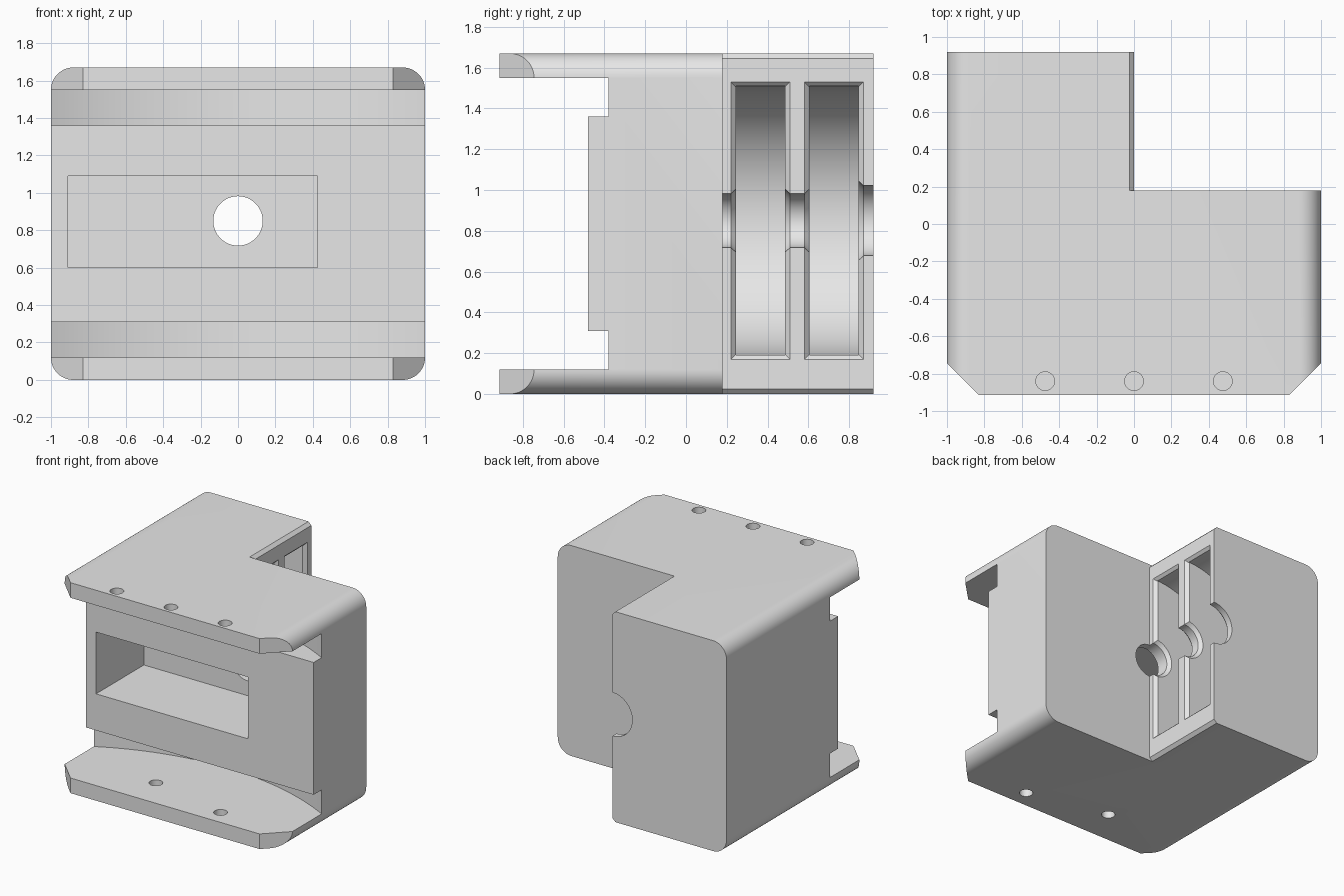
import bpy, bmesh, math
from mathutils import Vector

if "Cube" in bpy.data.objects:
    bpy.data.objects.remove(bpy.data.objects["Cube"], do_unlink=True)

TOP, MID = 1.67, 0.85          # overall height, shaft height
FRONT, BACK, STEP = -0.915, 0.92, 0.18
PLATE = 0.12                   # thickness of the two flange plates

grey = bpy.data.materials.new("plain_grey")
grey.use_nodes = True
grey.diffuse_color = (0.8, 0.8, 0.8, 1)
grey.node_tree.nodes["Principled BSDF"].inputs["Base Color"].default_value = (0.8, 0.8, 0.8, 1)


def loft(name, rings, closed=False):
    """Skin matching rings of points into a solid; cap the ends unless closed."""
    bm = bmesh.new()
    loops = [[bm.verts.new(p) for p in ring] for ring in rings]
    pairs = list(zip(loops, loops[1:]))
    for a, b in pairs:
        for i in range(len(a)):
            j = (i + 1) % len(a)
            bm.faces.new((a[i], a[j], b[j], b[i]))
    bm.faces.new(loops[0])
    bm.faces.new(loops[-1])
    bmesh.ops.recalc_face_normals(bm, faces=bm.faces)
    mesh = bpy.data.meshes.new(name)
    bm.to_mesh(mesh)
    bm.free()
    obj = bpy.data.objects.new(name, mesh)
    bpy.context.collection.objects.link(obj)
    return obj


def prism_y(name, pts, y0, y1):
    return loft(name, [[(x, y, z) for x, z in pts] for y in (y0, y1)])


def prism_z(name, pts, z0, z1):
    return loft(name, [[(x, y, z) for x, y in pts] for z in (z0, z1)])


def rect(a0, a1, b0, b1):
    return [(a0, b0), (a1, b0), (a1, b1), (a0, b1)]


def circle(cx, cy, r, n=32):
    return [(cx + r * math.cos(math.tau * i / n), cy + r * math.sin(math.tau * i / n))
            for i in range(n)]


def cut(body, cutter):
    """Subtract the cutter from the body and throw the cutter away."""
    mod = body.modifiers.new("cut", "BOOLEAN")
    mod.operation, mod.solver, mod.object = "DIFFERENCE", "EXACT", cutter
    deps = bpy.context.evaluated_depsgraph_get()
    mesh = bpy.data.meshes.new_from_object(body.evaluated_get(deps))
    body.modifiers.clear()
    body.data = mesh
    bpy.data.objects.remove(cutter, do_unlink=True)


# Main block: rounded section running front to back
R, N = 0.119, 12
section = []
for k, (sx, cz) in enumerate([(1, TOP - R), (-1, TOP - R), (-1, R), (1, R)]):
    for i in range(N + 1):
        a = math.pi / 2 * (k + i / N)
        section.append((sx * (1 - R) + R * math.cos(a), cz + R * math.sin(a)))
body = prism_y("housing_block", section, FRONT, BACK)

# Missing back corner, with a narrow chamfer along the inner wall
e, c = 0.1, 0.025
corner = [(1.2, -e), (-c - e, -e), (0, c), (0, TOP - c), (-c - e, TOP + e), (1.2, TOP + e)]
cut(body, prism_y("corner_cutter", corner, STEP, 1.1))

# Space between the plates: two bowed grooves, then the flat front
sag = 0.25
rad = (1 + sag * sag) / (2 * sag)
half = math.asin(1 / rad)
arc = [(rad * math.sin(t), -0.38 + sag - rad + rad * math.cos(t))
       for t in (half * (1 - i / 16) for i in range(33))]
groove = [(-1.2, -0.38), (-1.2, -1.2), (1.2, -1.2), (1.2, -0.38)] + arc
for low in (PLATE, TOP - PLATE - 0.19):
    cut(body, prism_z("groove_cutter", groove, low, low + 0.19))
cut(body, prism_z("front_cutter", rect(-1.2, 1.2, -1.2, -0.48), 0.2, TOP - 0.2))

# Angled front corners of both plates
for s in (-1, 1):
    tri = [(s * 0.73, -1.015), (s * 1.1, -1.015), (s * 1.1, -0.645)]
    cut(body, prism_z("corner_trim", tri, -0.1, TOP + 0.1))

# Front pocket
cut(body, prism_y("pocket_cutter", rect(-0.91, 0.425, 0.6, 1.09), -1.1, 0.12))

# Shaft bore with two wheel slots, turned about the shaft axis
wheel, bore = 0.66, 0.132
turned = [(0.05, bore)]
for y0, y1, end in ((0.245, 0.485, bore), (0.605, 0.845, 0.172)):
    turned += [(y0 - c, bore), (y0, bore + c), (y0, wheel),
               (y1, wheel), (y1, end + c), (y1 + c, end)]
turned.append((1.1, 0.172))
cut(body, loft("shaft_cutter", [[(x, y, z) for x, z in circle(0, MID, r, 96)]
                                for y, r in turned]))

# Chamfered rims around the slot openings
for y0, y1 in ((0.22, 0.51), (0.58, 0.87)):
    rings = [[(g, y, z) for y, z in rect(y0 - g, y1 + g, 0.17 - g, 1.53 + g)]
             for g in (-0.03, 0.03)]
    cut(body, loft("rim_cutter", rings))

# Screw holes: three in the top plate, two in the bottom plate
for x in (-0.475, 0, 0.475):
    cut(body, prism_z("top_hole", circle(x, -0.84, 0.05), 1.4, 1.8))
for x, y in ((0.39, -0.775), (-0.28, -0.63)):
    cut(body, prism_z("bottom_hole", circle(x, y, 0.05), -0.1, 0.25))

# Finish
body.data.materials.clear()
body.data.materials.append(grey)
for p in body.data.polygons:
    p.material_index = 0
bpy.ops.object.select_all(action="DESELECT")
body.select_set(True)
bpy.context.view_layer.objects.active = body
bpy.ops.object.shade_smooth_by_angle(angle=math.radians(30))
